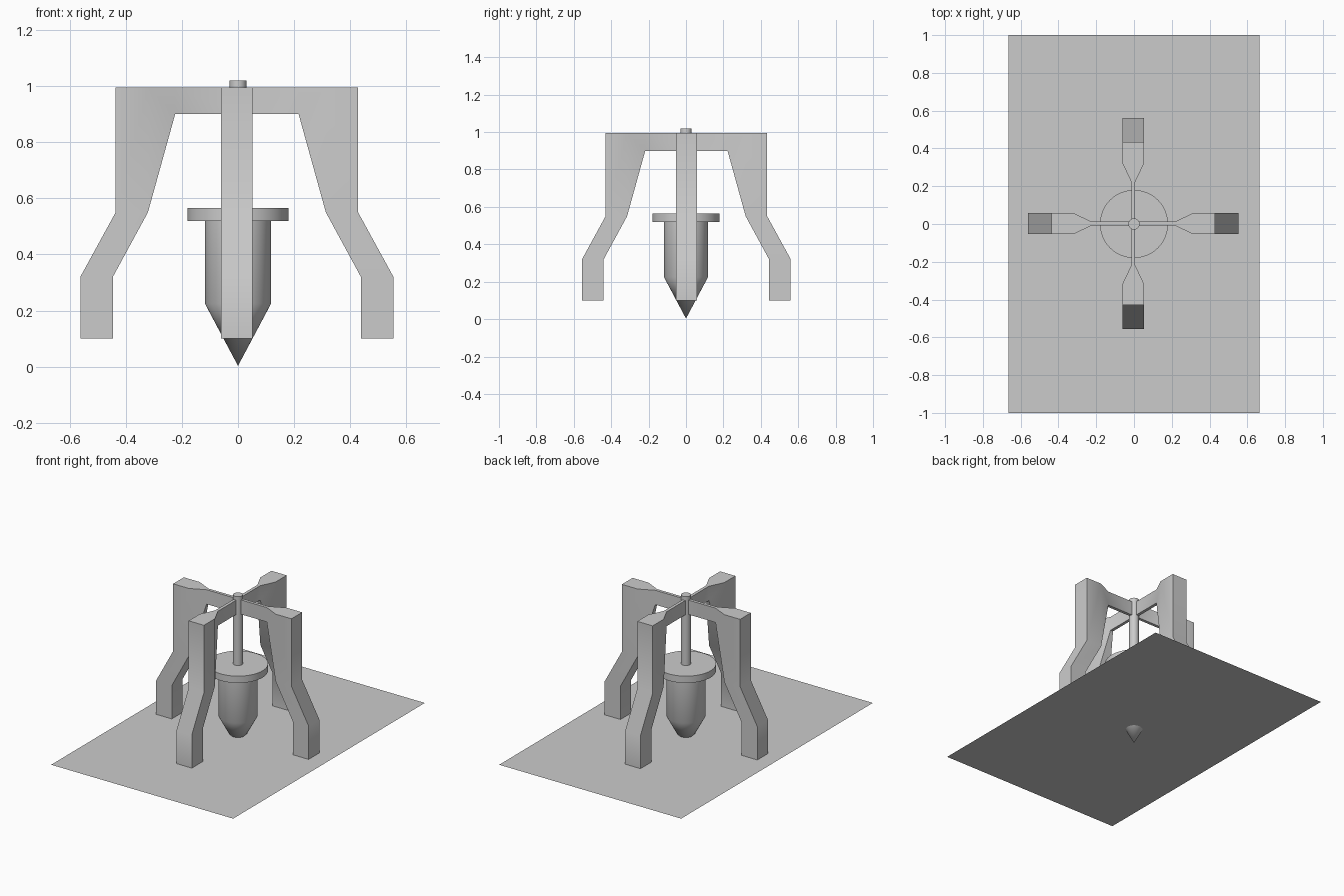
import bpy, bmesh, math
from mathutils import Matrix

if "Cube" in bpy.data.objects:
    bpy.data.objects.remove(bpy.data.objects["Cube"], do_unlink=True)

GREY = (0.6, 0.6, 0.6, 1)
grey = bpy.data.materials.new("plain grey")
grey.use_nodes = True
grey.diffuse_color = GREY
grey.node_tree.nodes["Principled BSDF"].inputs["Base Color"].default_value = GREY


def finish(name, bm):
    """Turn a bmesh into a grey object with soft shallow edges."""
    bmesh.ops.recalc_face_normals(bm, faces=bm.faces)
    mesh = bpy.data.meshes.new(name)
    bm.to_mesh(mesh)
    bm.free()
    mesh.materials.append(grey)
    ob = bpy.data.objects.new(name, mesh)
    bpy.context.collection.objects.link(ob)
    bpy.ops.object.select_all(action="DESELECT")
    ob.select_set(True)
    bpy.context.view_layer.objects.active = ob
    bpy.ops.object.shade_smooth_by_angle(angle=math.radians(30))
    return ob


def lathe(name, profile, sides=48):
    """Spin a (radius, height) profile about the z axis."""
    bm = bmesh.new()
    verts = [bm.verts.new((r, 0, z)) for r, z in profile]
    edges = [bm.edges.new(pair) for pair in zip(verts, verts[1:])]
    bmesh.ops.spin(bm, geom=verts + edges, cent=(0, 0, 0), axis=(0, 0, 1),
                   angle=math.tau, steps=sides, use_duplicate=False)
    bmesh.ops.remove_doubles(bm, verts=bm.verts, dist=0.0001)
    return finish(name, bm)


# Leg outline: distance from centre, height, half width
WIDE, THIN = 0.056, 0.01
OUTLINE = [
    (0.558, 0.10, WIDE), (0.558, 0.32, WIDE), (0.432, 0.55, WIDE),
    (0.432, 0.995, WIDE), (0.317, 0.995, WIDE), (0.22, 0.995, THIN),
    (0, 0.995, THIN), (0, 0.90, THIN), (0.22, 0.90, THIN),
    (0.317, 0.55, WIDE), (0.442, 0.32, WIDE), (0.442, 0.10, WIDE),
]
PANELS = [(0, 1, 10, 11), (1, 2, 9, 10), (2, 3, 4, 9), (4, 5, 8, 9), (5, 6, 7, 8)]


def leg(name, turn):
    bm = bmesh.new()
    sides = [[bm.verts.new((r, s * w, z)) for r, z, w in OUTLINE] for s in (-1, 1)]
    for side in sides:
        for panel in PANELS:
            bm.faces.new([side[i] for i in panel])
    a, b = sides
    for i in range(len(OUTLINE)):
        j = (i + 1) % len(OUTLINE)
        bm.faces.new((a[i], a[j], b[j], b[i]))
    bm.transform(Matrix.Translation((-0.004, 0.002, 0)) @ Matrix.Rotation(turn, 4, "Z"))
    return finish(name, bm)


for k, where in enumerate(("left", "back", "right", "front")):
    leg(where + "_leg", k * math.pi / 2)

# Central post, collar and pointed body
lathe("post", [(0, 0.54), (0.03, 0.54), (0.03, 1.02), (0, 1.02)], 32)
lathe("collar", [(0, 0.52), (0.18, 0.52), (0.18, 0.565), (0, 0.565)], 64)
lathe("pointed_body", [(0, 0.53), (0.118, 0.53), (0.118, 0.225), (0, 0.003)])

# Thin ground sheet at foot level
bm = bmesh.new()
bmesh.ops.create_grid(bm, x_segments=1, y_segments=1, size=1,
                      matrix=Matrix.Translation((0, 0, 0.1)) @ Matrix.Diagonal((0.665, 1, 1, 1)))
finish("base_sheet", bm)
